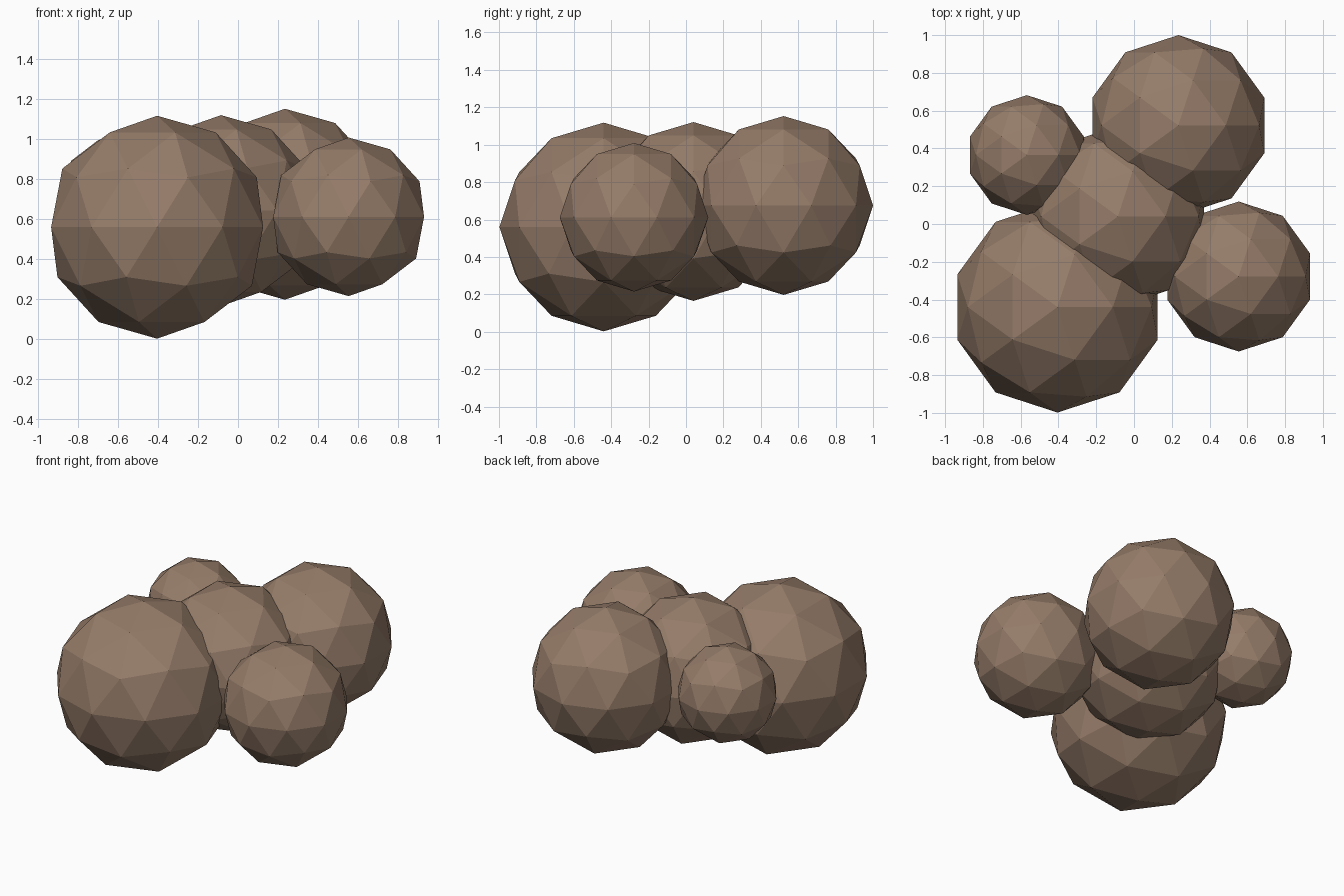
import bpy

if "Cube" in bpy.data.objects:
    bpy.data.objects.remove(bpy.data.objects["Cube"])

# Shared brown material
mat = bpy.data.materials.new("brown")
mat.diffuse_color = (0.30, 0.20, 0.14, 1)
mat.use_nodes = True
mat.node_tree.nodes["Principled BSDF"].inputs["Base Color"].default_value = mat.diffuse_color

# Cluster of faceted balls: name, centre, radius
LUMPS = [
    ("front_left_lump", (-0.405, -0.44, 0.56), 0.558),
    ("front_right_lump", (0.554, -0.278, 0.612), 0.397),
    ("back_right_lump", (0.235, 0.522, 0.675), 0.478),
    ("back_left_lump", (-0.567, 0.365, 0.725), 0.317),
    ("middle_lump", (-0.085, 0.04, 0.643), 0.478),
]

for name, centre, radius in LUMPS:
    bpy.ops.mesh.primitive_ico_sphere_add(subdivisions=2, radius=radius, location=centre)
    lump = bpy.context.object
    lump.name = name
    lump.data.materials.append(mat)
